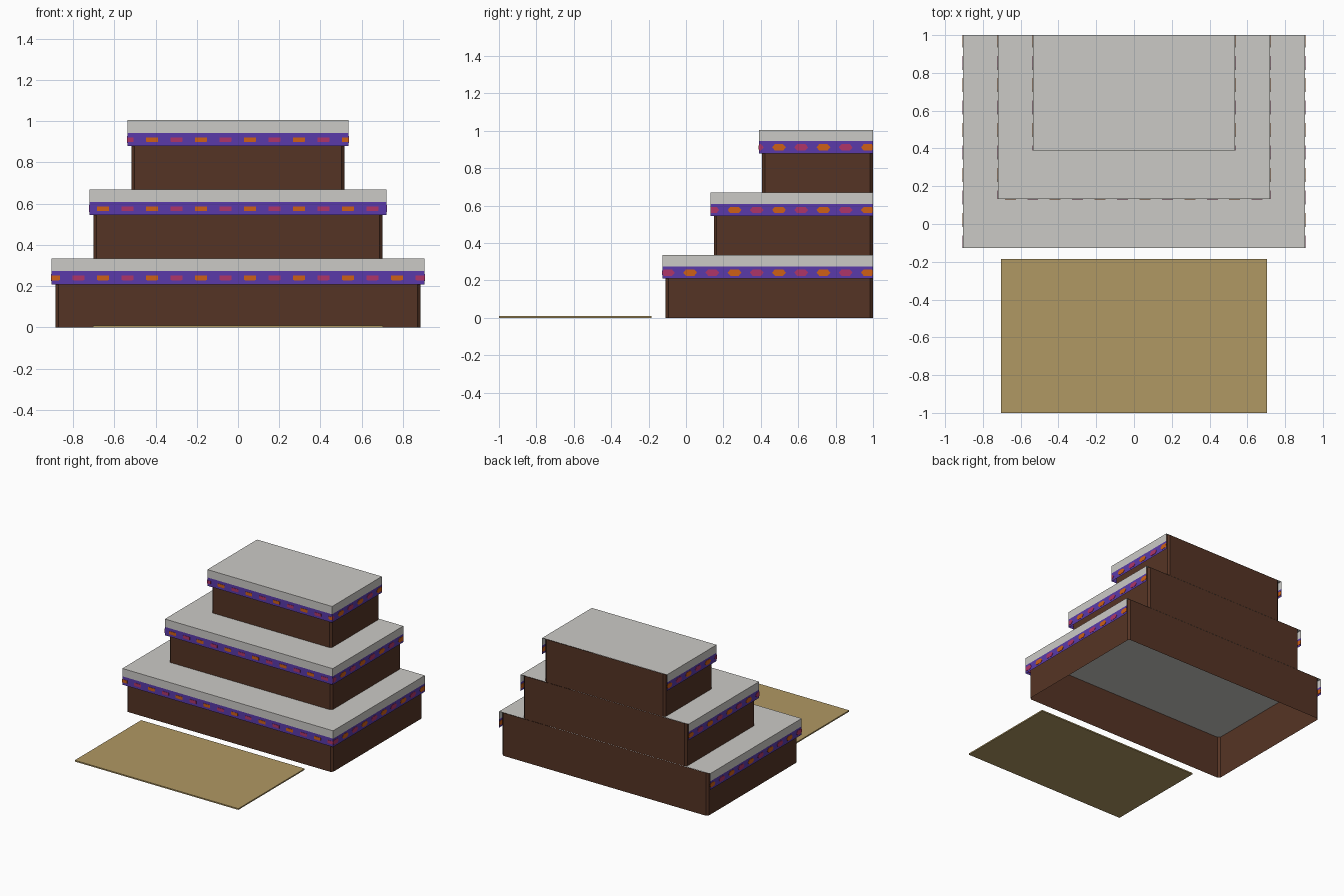
import bpy, math

if "Cube" in bpy.data.objects:
    bpy.data.objects.remove(bpy.data.objects["Cube"])


def mat(name, rgb):
    m = bpy.data.materials.new(name)
    m.diffuse_color = (*rgb, 1)
    m.use_nodes = True
    m.node_tree.nodes["Principled BSDF"].inputs["Base Color"].default_value = m.diffuse_color
    return m


BROWN = mat("brown_wood", (0.091, 0.034, 0.018))
CLOTH = mat("pale_cloth", (0.60, 0.59, 0.565))
PURPLE = mat("purple_band", (0.10, 0.042, 0.40))
ORANGE = mat("orange_spot", (0.62, 0.115, 0.008))
PINK = mat("pink_spot", (0.43, 0.035, 0.14))
STRAW = mat("straw_mat", (0.434, 0.314, 0.125))


def make(name, verts, faces, mats, rule=None):
    me = bpy.data.meshes.new(name)
    me.from_pydata(verts, [], faces)
    for m in mats:
        me.materials.append(m)
    if rule:
        for p in me.polygons:
            p.material_index = rule(p)
    ob = bpy.data.objects.new(name, me)
    bpy.context.collection.objects.link(ob)
    return ob


def sheet(path, levels, closed):
    """Vertical thin wall following a path through the given heights."""
    n = len(path)
    verts = [(x, y, z) for z in levels for x, y in path]
    faces = []
    for r in range(len(levels) - 1):
        for i in range(n if closed else n - 1):
            j = (i + 1) % n
            faces.append((r * n + i, r * n + j, (r + 1) * n + j, (r + 1) * n + i))
    return verts, faces


def spots(name, tier_w, front, zc, colour, phase):
    """Spots on a shared lattice, clipped at the band ends."""
    verts, faces = [], []

    def spot(place, c, lo, hi, half_w, half_h, pointed):
        if pointed:
            prof = [(-1, 0), (-.6, -1), (.6, -1), (1, 0), (.6, 1), (-.6, 1)]
        else:
            prof = [(-1, -.8), (-.8, -1), (.8, -1), (1, -.8), (1, .8), (-1, .8)]
        pts = [(min(max(c + a * half_w, lo), hi), zc + b * half_h) for a, b in prof]
        if max(p[0] for p in pts) - min(p[0] for p in pts) < 0.008:
            return
        n, s = len(pts), len(verts)
        for off in (-0.002, 0.002):
            verts.extend(place(a, z, off) for a, z in pts)
        faces.append(tuple(s + i for i in reversed(range(n))))
        faces.append(tuple(s + n + i for i in range(n)))
        for i in range(n):
            j = (i + 1) % n
            faces.append((s + i, s + j, s + n + j, s + n + i))

    for k in range(-6, 7):
        spot(lambda a, z, o: (a, front - o, z), 0.058 + phase + 0.2376 * k,
             -tier_w, tier_w, 0.029, 0.013, False)
        c = 0.022 + phase + 0.2376 * k
        if front - 0.03 < c < 1.03:
            for s in (-1, 1):
                spot(lambda a, z, o: (s * (tier_w + o), a, z), c, front, 1.0,
                     0.037, 0.017, True)
    ob = make(name, verts, faces, [colour])
    bpy.context.view_layer.objects.active = ob
    ob.select_set(True)
    bpy.ops.object.mode_set(mode='EDIT')
    bpy.ops.mesh.select_all(action='SELECT')
    bpy.ops.mesh.normals_make_consistent(inside=False)
    bpy.ops.object.mode_set(mode='OBJECT')
    ob.select_set(False)


# three stepped tiers: hollow body, cloth top, hanging skirt, spots
H = 0.335
for i, (name, w, front) in enumerate((("lower", 0.906, -0.126),
                                      ("middle", 0.721, 0.132),
                                      ("upper", 0.536, 0.390))):
    z0, z1 = i * H, (i + 1) * H
    bw, bf, c = w - 0.02, front + 0.017, 0.015
    # hollow body with chamfered corners
    path = [(-bw + c, bf), (bw - c, bf), (bw, bf + c), (bw, 1 - c),
            (bw - c, 1), (-bw + c, 1), (-bw, 1 - c), (-bw, bf + c)]
    make(name + "_body", *sheet(path, (z0, z1 - 0.001), True), [BROWN])
    # cloth top
    make(name + "_cloth_top", [(-w, front, z1), (w, front, z1), (w, 1, z1), (-w, 1, z1)],
         [(0, 1, 2, 3)], [CLOTH])
    # skirt on front and both sides, purple below and cloth above
    zb, zm = z1 - 0.126, z1 - 0.061
    make(name + "_skirt", *sheet([(-w, 1), (-w, front), (w, front), (w, 1)],
                                 (zb, zm, z1), False),
         [PURPLE, CLOTH], lambda p: int(p.center.z > zm))
    zc = (zb + zm) / 2
    spots(name + "_orange_spots", w, front, zc, ORANGE, 0)
    spots(name + "_pink_spots", w, front, zc, PINK, 0.1188)

# floor mat in front
x, ya, yb, t = 0.703, -1.0, -0.185, 0.01
v, f = sheet([(-x, ya), (x, ya), (x, yb), (-x, yb)], (0, t), True)
make("floor_mat", v, f + [(3, 2, 1, 0), (4, 5, 6, 7)], [STRAW])
